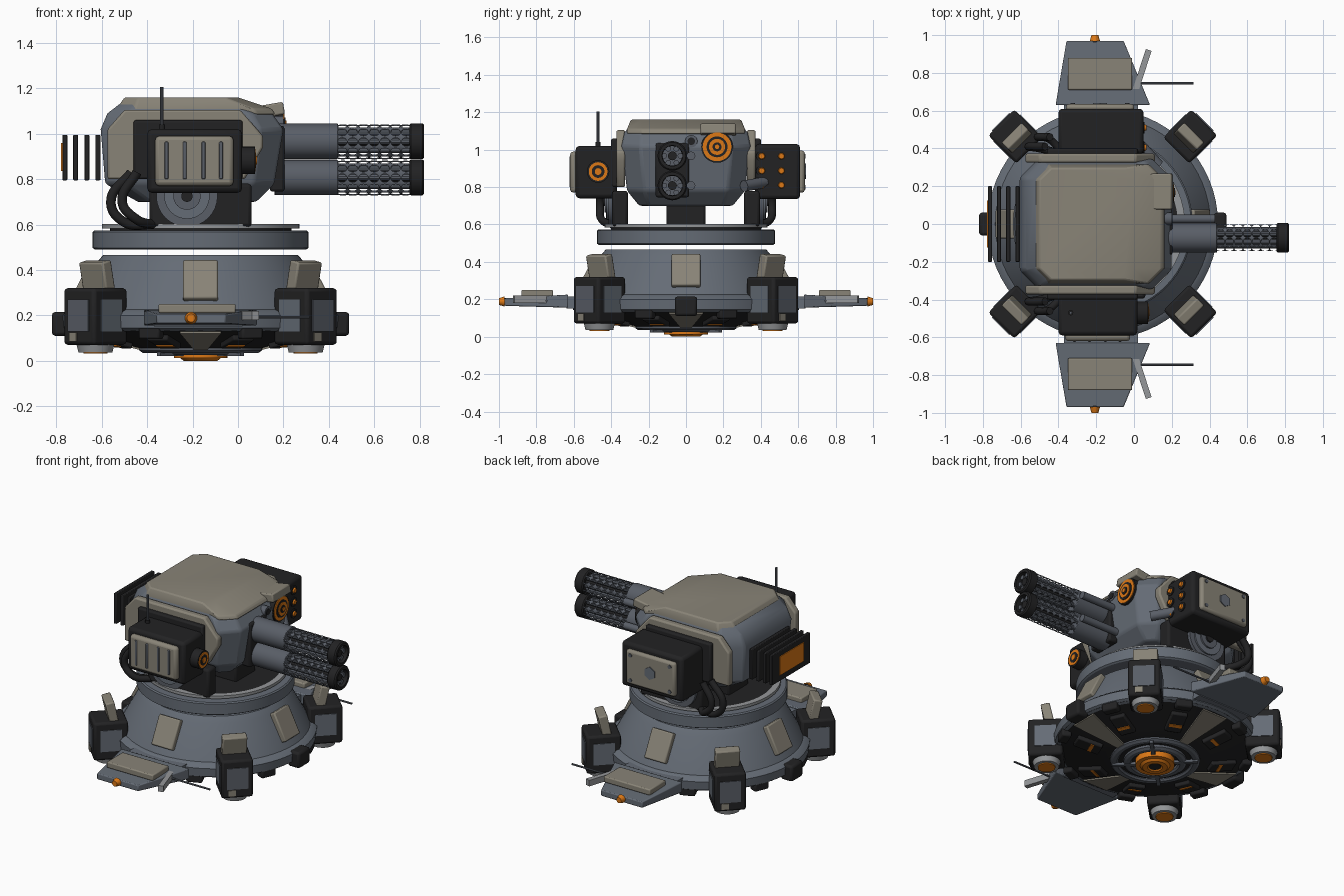
import bpy, bmesh, math
from mathutils import Vector, Matrix

if "Cube" in bpy.data.objects:
    bpy.data.objects.remove(bpy.data.objects["Cube"])

def material(name, r, g, b):
    m = bpy.data.materials.new(name)
    m.diffuse_color = (r, g, b, 1)
    m.use_nodes = True
    m.node_tree.nodes["Principled BSDF"].inputs["Base Color"].default_value = m.diffuse_color
    return m

SLATE = material("slate grey", 0.13, 0.15, 0.18)
BEIGE = material("armour beige", 0.25, 0.23, 0.185)
DARK = material("near black", 0.016, 0.016, 0.017)
STEEL = material("gun steel", 0.10, 0.112, 0.135)
LIGHT = material("light metal", 0.30, 0.31, 0.32)
ORANGE = material("orange glow", 0.72, 0.19, 0.008)
CX = -0.165                      # turret axis
I = Matrix.Identity(4)
T = lambda x, y, z: Matrix.Translation((x, y, z))
R = lambda deg, ax: Matrix.Rotation(math.radians(deg), 4, ax)
polar = lambda deg: T(CX, 0, 0) @ R(deg, 'Z')

def finish(bm, name, mat, M=I, bevel=0):
    bmesh.ops.transform(bm, matrix=M, verts=bm.verts)
    bmesh.ops.recalc_face_normals(bm, faces=bm.faces)
    me = bpy.data.meshes.new(name)
    bm.to_mesh(me)
    bm.free()
    me.materials.append(mat)
    for p in me.polygons:
        p.use_smooth = True
    me.set_sharp_from_angle(angle=math.radians(32))
    ob = bpy.data.objects.new(name, me)
    bpy.context.collection.objects.link(ob)
    if bevel:
        b = ob.modifiers.new("bevel", 'BEVEL')
        b.width, b.segments, b.limit_method = bevel, 2, 'ANGLE'
    return ob

def box(name, lo, hi, mat, M=I, bevel=0.0):
    lo, hi = Vector(lo), Vector(hi)
    a = Vector([min(p) for p in zip(lo, hi)])
    b = Vector([max(p) for p in zip(lo, hi)])
    bm = bmesh.new()
    bmesh.ops.create_cube(bm, size=1, matrix=T(*((a + b) / 2)) @ Matrix.Diagonal((*(b - a), 1)))
    return finish(bm, name, mat, M, bevel)

def cyl(name, p0, p1, r, mat, M=I, n=24, r2=None, bevel=0.0):
    p0, p1 = Vector(p0), Vector(p1)
    d = p1 - p0
    bm = bmesh.new()
    bmesh.ops.create_cone(bm, cap_ends=True, segments=n, radius1=r, radius2=r if r2 is None else r2, depth=d.length,
                          matrix=T(*((p0 + p1) / 2)) @ d.to_track_quat('Z', 'Y').to_matrix().to_4x4())
    return finish(bm, name, mat, M, bevel)

def loft(name, rings, mat, M=I, closed=False, caps=True, bevel=0, holes=0):
    bm = bmesh.new()
    vs = [[bm.verts.new(p) for p in ring] for ring in rings]
    n = len(vs[0])
    for k in range(len(vs) - (0 if closed else 1)):
        a, b = vs[k], vs[(k + 1) % len(vs)]
        for i in range(n):
            bm.faces.new((a[i], a[(i + 1) % n], b[(i + 1) % n], b[i]))
    if caps and not closed:
        bm.faces.new(vs[0])
        bm.faces.new(vs[-1])
    if holes:
        cells = bm.faces[:]
        bmesh.ops.inset_individual(bm, faces=cells, thickness=holes)
        bmesh.ops.delete(bm, geom=cells, context='FACES')
    return finish(bm, name, mat, M, bevel)

def lathe(name, prof, mat, M=I, closed=False, n=48, **kw):
    rings = [[(r * math.cos(2 * math.pi * i / n), r * math.sin(2 * math.pi * i / n), z) for i in range(n)]
             for r, z in prof]
    return loft(name, rings, mat, M, closed, **kw)

def cable(name, pts, r, mat):
    cu = bpy.data.curves.new(name, 'CURVE')
    cu.dimensions, cu.bevel_depth, cu.bevel_resolution, cu.use_fill_caps = '3D', r, 2, True
    s = cu.splines.new('BEZIER')
    s.bezier_points.add(len(pts) - 1)
    for bp, p in zip(s.bezier_points, pts):
        bp.co = p
        bp.handle_left_type = bp.handle_right_type = 'AUTO'
    cu.materials.append(mat)
    bpy.context.collection.objects.link(bpy.data.objects.new(name, cu))

# ---- base hull and its underside
A = T(CX, 0, 0)
lathe("base_hull", [(0.58, 0.13), (0.605, 0.145), (0.61, 0.2), (0.585, 0.22), (0.57, 0.225), (0.46, 0.43),
                    (0.43, 0.465), (0.38, 0.465)], SLATE, A, n=64)
lathe("base_underside", [(0.25, 0.05), (0.34, 0.075), (0.59, 0.135), (0.58, 0.15)], DARK, A)
for r, z0, mat, nm in ((0.27, 0.035, STEEL, "outer"), (0.19, 0.025, STEEL, "middle")):
    lathe("belly_ring_" + nm, [(r, z0 + 0.01), (r - 0.015, z0), (r - 0.04, z0), (r - 0.05, z0 + 0.01),
                               (r - 0.05, 0.06), (r, 0.06)], mat, A, closed=True)
cyl("belly_core", (CX, 0, 0.012), (CX, 0, 0.06), 0.118, ORANGE, n=32)
lathe("belly_emitter", [(0.075, 0.0), (0.09, 0.012), (0.035, 0.012), (0.045, 0.0)], ORANGE, A, closed=True, n=32)
cyl("belly_hub", (CX, 0, 0.005), (CX, 0, 0.03), 0.036, DARK, n=24)
for k in range(4):
    P = polar(90 * k)
    # wedge armour, struts and cone panels between the feet
    loft("belly_wedge", [[(0.27, -0.03, 0.048 + d), (0.27, 0.03, 0.048 + d), (0.56, 0.09, 0.12 + d),
                          (0.56, -0.09, 0.12 + d)] for d in (0, 0.025)], BEIGE, P)
    box("belly_strut", (0.1, -0.012, 0.022), (0.26, 0.012, 0.04), STEEL, polar(45 + 90 * k))
    box("hull_panel", (-0.02, -0.077, -0.095), (0.025, 0.077, 0.095), BEIGE,
        P @ T(0.505, 0, 0.35) @ R(-27, 'Y'), 0.008)
for k in range(8):
    P = polar(22.5 + 45 * k)
    box("belly_block", (-0.08, -0.05, -0.02), (0.08, 0.05, 0.02), DARK, P @ T(0.42, 0, 0.09) @ R(-13.5, 'Y'), 0.008)
    box("belly_light", (-0.01, -0.04, -0.024), (0.012, 0.04, -0.018), ORANGE, P @ T(0.4, 0, 0.085) @ R(-13.5, 'Y'))
    box("rim_block", (0.54, -0.05, 0.095), (0.6, 0.05, 0.15), DARK, P, 0.01)
for a in (0, 180):
    box("rim_port", (0.57, -0.06, 0.11), (0.655, 0.06, 0.215), DARK, polar(a), 0.015)

# ---- four diagonal feet
for k in range(4):
    P = polar(45 + 90 * k)
    box("foot_block", (0.55, -0.097, 0.07), (0.76, 0.097, 0.32), DARK, P, 0.015)
    box("foot_outer_panel", (0.755, -0.065, 0.13), (0.765, 0.065, 0.27), STEEL, P)
    for s in (-1, 1):
        box("foot_side_panel", (0.59, s * 0.09, 0.13), (0.72, s * 0.1015, 0.27), SLATE, P)
    box("foot_tag", (0.755, -0.055, 0.085), (0.766, -0.01, 0.125), BEIGE, P)
    box("foot_armour", (-0.028, -0.075, -0.075), (0.028, 0.075, 0.065), BEIGE, P @ T(0.645, 0, 0.375) @ R(12, 'Y'), 0.008)
    cyl("foot_pad", (0.655, 0, 0.037), (0.655, 0, 0.075), 0.075, LIGHT, P, 28, 0.085)
    cyl("foot_glow", (0.655, 0, 0.031), (0.655, 0, 0.04), 0.053, ORANGE, P, 24)

# ---- side wings
for s in (-1, 1):
    root, tip = s * 0.63, s * 0.97
    loft("side_wing", [[(-0.415, root, zb), (0.085, root, zb), (-0.055, tip, zt), (-0.357, tip, zt)]
                       for zb, zt in ((0.155, 0.165), (0.225, 0.205))], SLATE, bevel=0.006)
    box("wing_root", (-0.37, s * 0.56, 0.15), (0.02, s * 0.64, 0.215), SLATE)
    box("wing_plate", (-0.35, s * 0.71, 0.21), (-0.01, s * 0.88, 0.25), BEIGE, I, 0.007)
    cyl("wing_lamp_base", (-0.207, s * 0.96, 0.188), (-0.207, s * 0.978, 0.188), 0.02, DARK)
    cyl("wing_lamp", (-0.207, s * 0.97, 0.188), (-0.207, s, 0.188), 0.027, ORANGE, r2=0.018)
    box("wing_vane", (-0.016, -0.122, -0.02), (0.016, 0.122, 0.02), LIGHT, T(0.04, s * 0.805, 0.2) @ R(-s * 18, 'Z'))
    cyl("wing_probe", (0.03, s * 0.745, 0.192), (0.315, s * 0.745, 0.192), 0.006, STEEL, n=10)

# ---- floating turntable
lathe("turntable_ring", [(0.465, 0.49), (0.476, 0.497), (0.476, 0.567), (0.468, 0.574)], SLATE, A, n=64)
cyl("turntable_deck", (CX, 0, 0.57), (CX, 0, 0.592), 0.40, DARK, n=48)
lathe("turntable_trim", [(0.435, 0.583), (0.435, 0.602), (0.395, 0.602), (0.395, 0.583)], LIGHT, A, closed=True, n=64)
box("neck", (-0.39, -0.105, 0.58), (0.06, 0.105, 0.74), DARK, I, 0.015)

# ---- turret body, lofted from chamfered rectangles
def section(z, x0, x1, h, c):
    return [(x0 + c, -h, z), (x1 - c, -h, z), (x1, -h + c, z), (x1, h - c, z),
            (x1 - c, h, z), (x0 + c, h, z), (x0, h - c, z), (x0, -h + c, z)]
loft("turret_body", [section(0.7, -0.44, 0.08, 0.25, 0.05), section(0.78, -0.585, 0.16, 0.315, 0.09),
                     section(1.02, -0.605, 0.2, 0.345, 0.1), section(1.09, -0.575, 0.15, 0.33, 0.09),
                     section(1.14, -0.51, 0.02, 0.29, 0.06)], SLATE, bevel=0.012)
loft("roof_armour", [section(1.085, -0.54, 0.165, 0.315, 0.08), section(1.11, -0.535, 0.15, 0.315, 0.08),
                     section(1.16, -0.5, 0.0, 0.295, 0.06)], BEIGE, bevel=0.008)
side = [(-0.575, 0.8), (-0.575, 1.02), (-0.5, 1.105), (0.01, 1.105), (0.11, 0.99), (0.11, 0.94), (0.03, 0.8)]
for s in (-1, 1):
    loft("side_armour", [[(x, y * s, z) for x, z in side] for y in (0.325, 0.372)], BEIGE, bevel=0.01)
    box("pod_mount", (-0.46, s * 0.36, 0.8), (0.02, s * 0.4, 1.06), DARK, I, 0.01)
    box("yoke", (-0.39, s * 0.31, 0.59), (0.06, s * 0.395, 0.78), DARK, I, 0.015)
    for r, y, m in ((0.135, 0.415, STEEL), (0.1, 0.425, SLATE), (0.06, 0.435, STEEL), (0.025, 0.445, DARK)):
        cyl("trunnion_gear", (-0.225, s * 0.38, 0.725), (-0.225, s * y, 0.725), r, m, n=32)
    for i in range(2):
        o = 0.05 * i
        cable("power_cable", [(-0.47 + o * .5, s * (0.41 + o), 0.83), (-0.56 + o, s * (0.41 + o), 0.7),
                              (-0.5 + o, s * (0.4 + o), 0.61 + o * .3), (-0.37, s * 0.37, 0.6)], 0.021, DARK)

# ---- front pod with lens and aerial
box("front_pod", (-0.4, -0.59, 0.74), (0.018, -0.37, 1.02), DARK, I, 0.02)
box("front_pod_plate", (-0.365, -0.62, 0.77), (-0.02, -0.57, 0.99), BEIGE, I, 0.018)
for x in (-0.315, -0.235, -0.152, -0.075):
    box("front_pod_rib", (x - 0.008, -0.624, 0.8), (x + 0.008, -0.6, 0.965), STEEL, I, 0.004)
for x, r, m in ((0.075, 0.06, DARK), (0.078, 0.05, ORANGE), (0.08, 0.034, DARK), (0.083, 0.018, ORANGE)):
    cyl("pod_lens", (0.0, -0.47, 0.883), (x, -0.47, 0.883), r, m)
cyl("aerial", (-0.335, -0.47, 1.0), (-0.335, -0.47, 1.205), 0.008, STEEL, n=10)
cyl("aerial_base", (-0.335, -0.47, 1.0), (-0.335, -0.47, 1.04), 0.014, DARK, n=12)

# ---- rear pod with launcher cells
box("rear_pod", (-0.4, 0.37, 0.735), (0.05, 0.61, 1.03), DARK, I, 0.02)
box("rear_pod_plate", (-0.36, 0.59, 0.77), (0.0, 0.635, 0.995), BEIGE, I, 0.015)
cyl("rear_pod_hub", (-0.18, 0.62, 0.885), (-0.18, 0.641, 0.885), 0.042, SLATE, n=6)
for x in (-0.325, -0.035):
    for z in (0.8, 0.965):
        cyl("rear_pod_bolt", (x, 0.62, z), (x, 0.64, z), 0.012, STEEL, n=10)
for y in (0.405, 0.51):
    for z in (0.81, 0.887, 0.965):
        cyl("launcher_cell", (0.04, y, z), (0.056, y, z), 0.03, DARK, n=16)
        cyl("launcher_tip", (0.045, y, z), (0.065, y, z), 0.022, ORANGE, n=16, r2=0.014)
cyl("side_tube", (0.03, 0.42, 0.825), (0.13, 0.31, 0.805), 0.03, STEEL)

# ---- sensor eye, hood and small camera
for x, r, m in ((0.2, 0.085, DARK), (0.205, 0.077, ORANGE), (0.209, 0.056, DARK),
                (0.213, 0.043, ORANGE), (0.217, 0.024, DARK), (0.22, 0.012, ORANGE)):
    cyl("sensor_eye", (0.1, 0.166, 1.015), (x, 0.166, 1.015), r, m, n=28)
box("sensor_hood", (-0.065, -0.095, -0.03), (0.065, 0.095, 0.025), BEIGE, T(0.138, 0.172, 1.105) @ R(-10, 'Y'), 0.008)
cyl("small_camera", (0.1, 0.028, 1.045), (0.2, 0.028, 1.045), 0.033, STEEL)
cyl("small_camera_lens", (0.18, 0.028, 1.045), (0.204, 0.028, 1.045), 0.02, DARK)

# ---- twin guns
GY = -0.073
box("gun_mantlet", (0.14, GY - 0.09, 0.745), (0.205, GY + 0.09, 1.035), DARK, I, 0.012)
for z in (0.967, 0.808):
    G = T(0, GY, z)
    cyl("gun_sleeve", (0.16, 0, 0), (0.44, 0, 0), 0.078, STEEL, G, 32, bevel=0.004)
    jacket = lathe("gun_jacket", [(0.074, 0.435 + 0.33 * i / 7) for i in range(8)], STEEL, G @ R(90, 'Y'),
                   n=10, caps=False, holes=0.011)
    jacket.modifiers.new("thickness", 'SOLIDIFY').thickness = 0.006
    sub = jacket.modifiers.new("rounding", 'SUBSURF')
    sub.levels = sub.render_levels = 2
    cyl("gun_core", (0.42, 0, 0), (0.8, 0, 0), 0.024, DARK, G, 12)
    for i in range(6):
        c, s = 0.043 * math.cos(i * math.pi / 3), 0.043 * math.sin(i * math.pi / 3)
        cyl("gun_barrel", (0.42, c, s), (0.8, c, s), 0.015, STEEL, G, 10)
    lathe("gun_muzzle", [(0.072, 0.755), (0.079, 0.762), (0.079, 0.812), (0.072, 0.82), (0.055, 0.82), (0.052, 0.755)],
          DARK, G @ R(90, 'Y'), closed=True, n=28)
    cyl("gun_side_tube", (0.15, 0.1, 0), (0.43, 0.1, 0), 0.023, STEEL, G, 16)

# ---- rear cooling fins with heat panel
for x in (-0.617, -0.666, -0.715, -0.763):
    box("cooling_fin", (x - 0.011, -0.2, 0.795), (x + 0.011, 0.2, 0.995), DARK, I, 0.004)
box("heat_panel", (-0.779, -0.125, 0.835), (-0.77, 0.125, 0.96), ORANGE)
